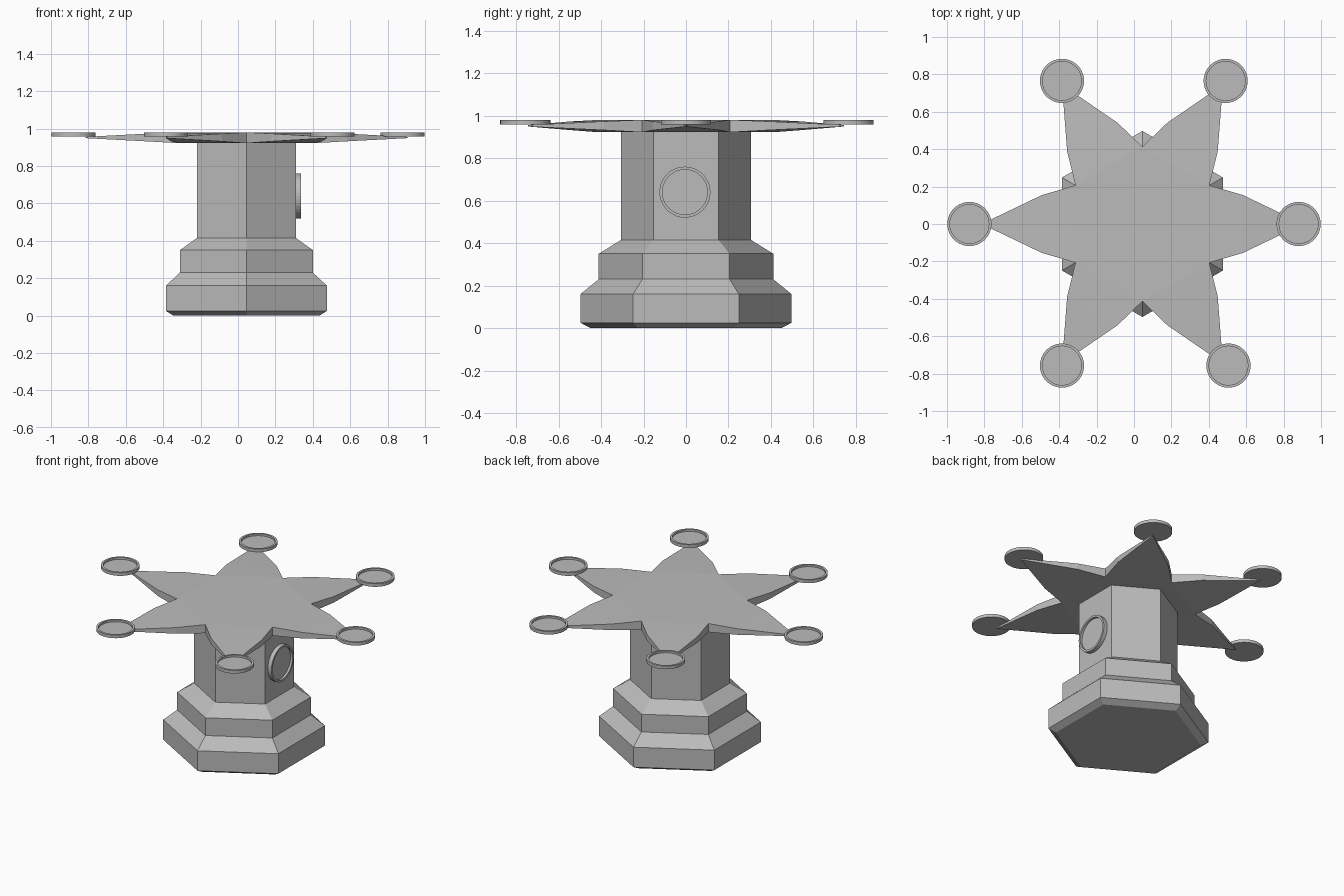
import bpy, bmesh, math
from mathutils import Matrix, Vector

if "Cube" in bpy.data.objects:
    bpy.data.objects.remove(bpy.data.objects["Cube"])

CX = 0.045  # axis of the pedestal and star

grey = bpy.data.materials.new("plain_grey")
grey.diffuse_color = (0.5, 0.5, 0.5, 1)
grey.use_nodes = True
grey.node_tree.nodes["Principled BSDF"].inputs["Base Color"].default_value = grey.diffuse_color


def finish(name, bm):
    bmesh.ops.recalc_face_normals(bm, faces=bm.faces)
    me = bpy.data.meshes.new(name)
    bm.to_mesh(me)
    bm.free()
    me.materials.append(grey)
    ob = bpy.data.objects.new(name, me)
    bpy.context.collection.objects.link(ob)
    return ob


def lathe(name, profile, sides, start, matrix):
    """Stack of regular polygons (radius, z), capped at both ends."""
    bm = bmesh.new()
    rings = []
    for r, z in profile:
        rings.append([bm.verts.new(matrix @ Vector((
            r * math.cos(start + math.tau * i / sides),
            r * math.sin(start + math.tau * i / sides), z))) for i in range(sides)])
    for a, b in zip(rings, rings[1:]):
        for i in range(sides):
            j = (i + 1) % sides
            bm.faces.new((a[i], a[j], b[j], b[i]))
    bm.faces.new(rings[0][::-1])
    bm.faces.new(rings[-1])
    return finish(name, bm)


# Stepped hexagonal pedestal
lathe("pedestal", [(0.45, 0), (0.497, 0.025), (0.497, 0.16), (0.411, 0.23),
                   (0.411, 0.35), (0.306, 0.415), (0.306, 0.94)],
      6, math.pi / 2, Matrix.Translation((CX, 0, 0)))

# Six-armed star top, thinning towards the arm tips
bm = bmesh.new()
N, M, T = (0.413, 0.98, 0.922), (0.558, 0.973, 0.932), (0.86, 0.956, 0.949)
tilt = math.atan2(0.155, 0.535)
outline = []
for k in range(6):
    a = k * math.pi / 3
    outline += [(a - math.pi / 6, N), (a - tilt, M), (a, T), (a + tilt, M)]
layers = []
for side in (1, 2):
    layers.append([bm.verts.new((CX + p[0] * math.cos(a), p[0] * math.sin(a), p[side]))
                   for a, p in outline])
top, low = layers
n = len(outline)
for i in range(n):
    j = (i + 1) % n
    bm.faces.new((low[i], low[j], top[j], top[i]))
for ring in layers:
    for k in range(6):
        n0, m0, t, m1 = ring[4 * k:4 * k + 4]
        n1 = ring[(4 * k + 4) % n]
        bm.faces.new((m0, t, m1))
        bm.faces.new((n0, m0, m1, n1))
    bm.faces.new([ring[4 * k] for k in range(6)])
finish("star_top", bm)

# Shallow round dishes at the arm tips
dish = [(0.118, 0), (0.118, 0.021), (0.104, 0.021), (0.104, 0.008)]
spots = [(0.88, 0), (0.49, 0.765), (-0.385, 0.765),
         (-0.88, 0), (-0.385, -0.757), (0.505, -0.757)]
for i, (x, y) in enumerate(spots):
    lathe(f"dish_{i + 1}", dish, 40, 0, Matrix.Translation((x, y, 0.959)))

# Round dial on the right face of the column
lathe("side_dial", [(0.12, -0.01), (0.12, 0.027), (0.106, 0.027), (0.106, 0.012)], 40, 0,
      Matrix.Translation((0.31, -0.005, 0.64)) @ Matrix.Rotation(math.pi / 2, 4, 'Y'))
